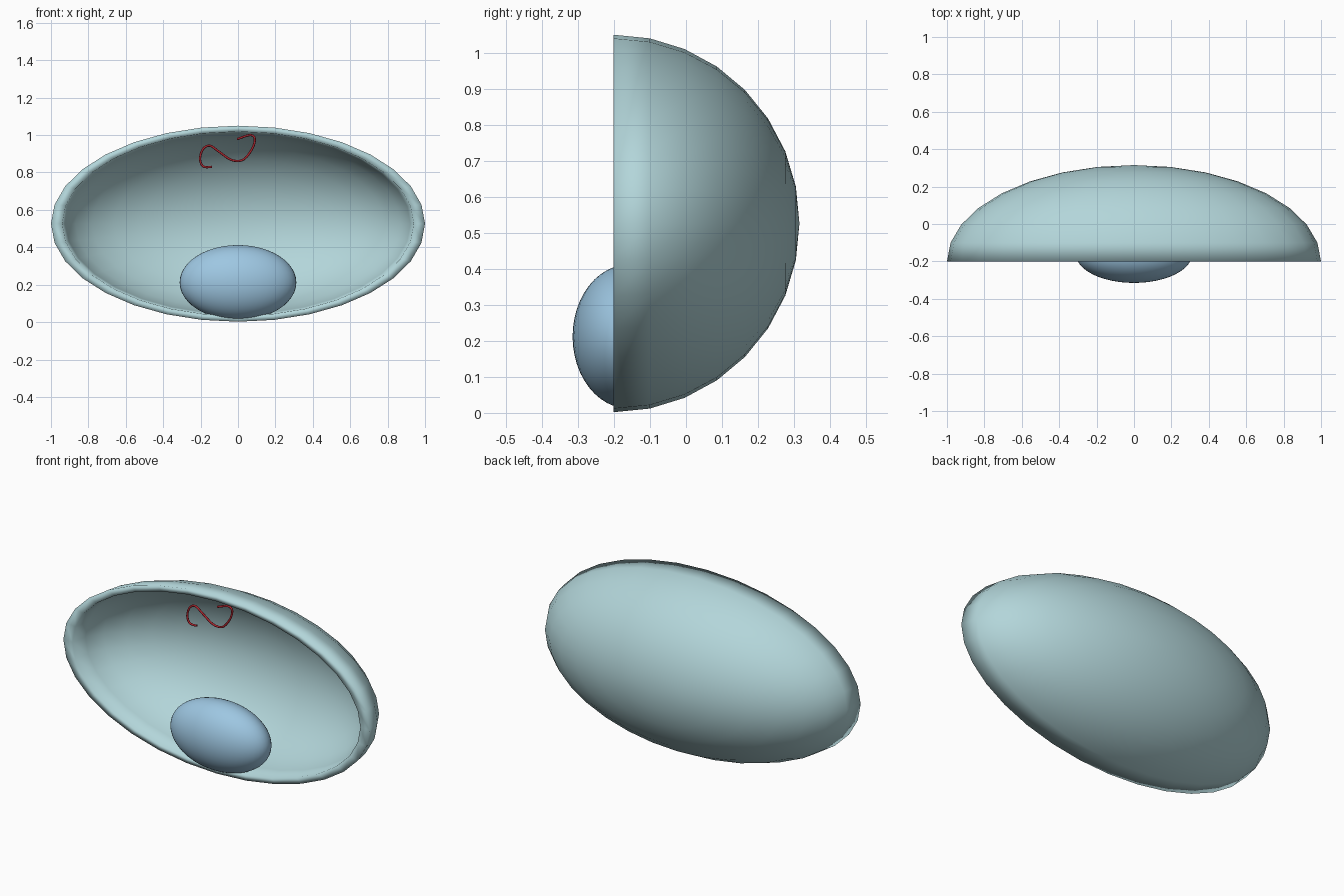
import bpy, bmesh, math
from mathutils import Matrix, Vector

if "Cube" in bpy.data.objects:
    bpy.data.objects.remove(bpy.data.objects["Cube"])


def material(name, rgb):
    m = bpy.data.materials.new(name)
    m.diffuse_color = (*rgb, 1)
    m.use_nodes = True
    m.node_tree.nodes["Principled BSDF"].inputs["Base Color"].default_value = m.diffuse_color
    return m


pale = material("pale_teal", (0.45, 0.67, 0.70))
blue = material("soft_blue", (0.34, 0.57, 0.76))
red = material("dark_red", (0.42, 0.02, 0.03))


def add_object(name, bm, mat):
    mesh = bpy.data.meshes.new(name)
    bm.to_mesh(mesh)
    bm.free()
    for p in mesh.polygons:
        p.use_smooth = True
    mesh.materials.append(mat)
    ob = bpy.data.objects.new(name, mesh)
    bpy.context.collection.objects.link(ob)
    return ob


# Shell: half ellipsoid, open at the front, with a wall 6 % of the radius
bm = bmesh.new()
bmesh.ops.create_uvsphere(bm, u_segments=32, v_segments=16, radius=1)
bmesh.ops.rotate(bm, verts=bm.verts, matrix=Matrix.Rotation(math.radians(-90), 3, 'X'))
bmesh.ops.delete(bm, geom=[v for v in bm.verts if v.co.y < -0.01], context='VERTS')
copy = bmesh.ops.duplicate(bm, geom=bm.verts[:] + bm.edges[:] + bm.faces[:])["geom"]
inner_verts = [g for g in copy if isinstance(g, bmesh.types.BMVert)]
inner_faces = [g for g in copy if isinstance(g, bmesh.types.BMFace)]
bmesh.ops.scale(bm, verts=inner_verts, vec=(0.94, 0.94, 0.94))
bmesh.ops.reverse_faces(bm, faces=inner_faces)
bmesh.ops.bridge_loops(bm, edges=[e for e in bm.edges if e.is_boundary])
bmesh.ops.scale(bm, verts=bm.verts, vec=(1, 0.516, 0.524))
bmesh.ops.translate(bm, verts=bm.verts, vec=(0, -0.201, 0.526))
bmesh.ops.recalc_face_normals(bm, faces=bm.faces)
add_object("shell", bm, pale)

# Pebble resting at the bottom of the opening
bm = bmesh.new()
bmesh.ops.create_uvsphere(bm, u_segments=48, v_segments=24, radius=1)
bmesh.ops.scale(bm, verts=bm.verts, vec=(0.312, 0.156, 0.2))
bmesh.ops.translate(bm, verts=bm.verts, vec=(0, -0.159, 0.212))
add_object("pebble", bm, blue)

# Thin red squiggle hanging under the upper rim
path = [(-.14, .83), (-.185, .832), (-.203, .872), (-.187, .925), (-.15, .943),
        (-.10, .91), (-.035, .867), (.027, .868), (.075, .925), (.09, .98),
        (.064, 1.0), (-.005, .978)]
curve = bpy.data.curves.new("squiggle", 'CURVE')
curve.dimensions = '3D'
curve.bevel_depth = 0.006
curve.bevel_resolution = 2
curve.resolution_u = 6
curve.use_fill_caps = True
spline = curve.splines.new('BEZIER')
spline.bezier_points.add(len(path) - 1)
for i, (bp, (x, z)) in enumerate(zip(spline.bezier_points, path)):
    a, b = path[max(i - 1, 0)], path[min(i + 1, len(path) - 1)]
    tangent = Vector((b[0] - a[0], 0, b[1] - a[1])) / 6
    bp.handle_left_type = bp.handle_right_type = 'FREE'
    bp.co = Vector((x, -0.183, z))
    bp.handle_left = bp.co - tangent
    bp.handle_right = bp.co + tangent
curve.materials.append(red)
bpy.context.collection.objects.link(bpy.data.objects.new("squiggle", curve))
